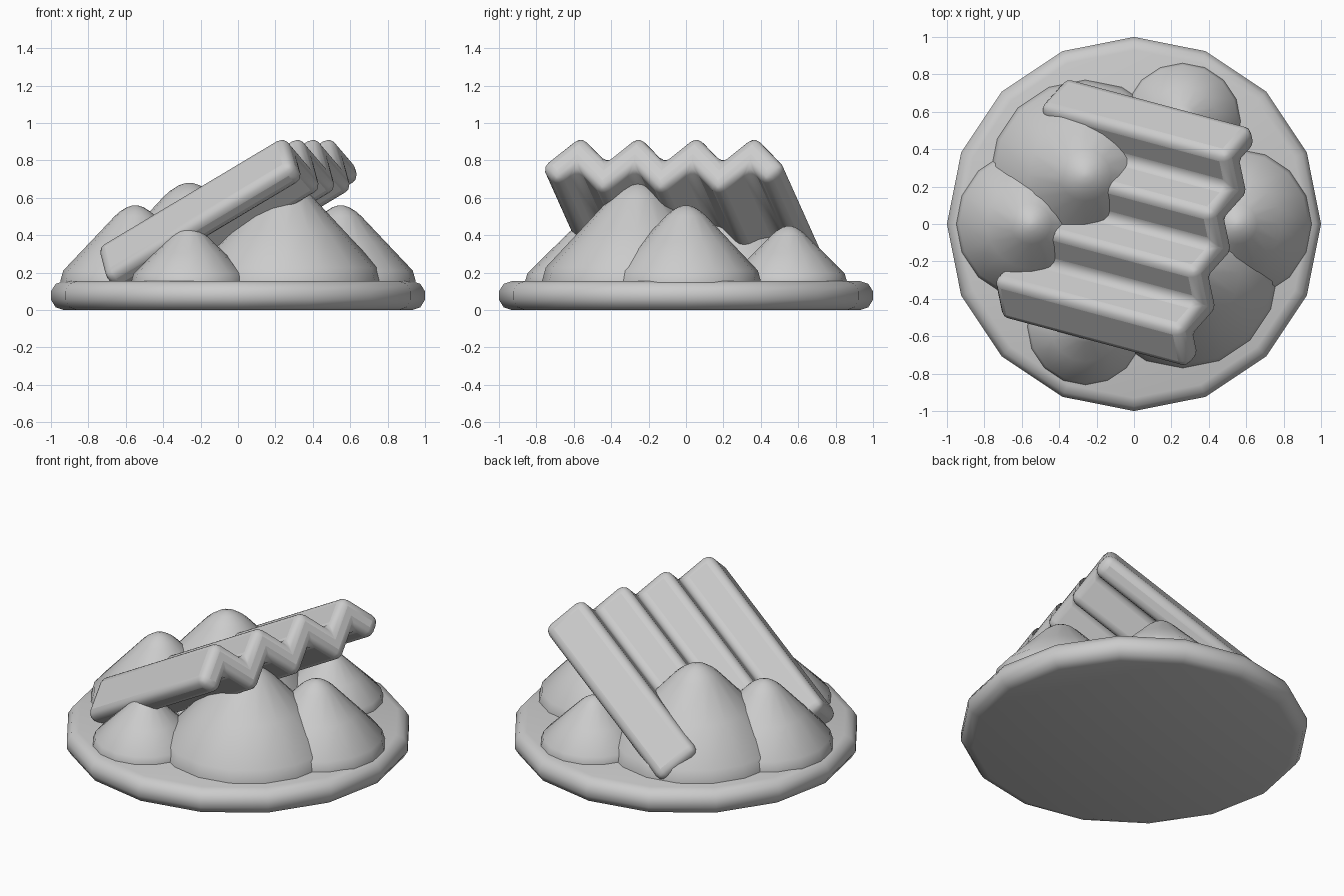
import bpy
import bmesh
import math
from mathutils import Matrix, Vector

old = bpy.data.objects.get("Cube")
if old:
    bpy.data.objects.remove(old, do_unlink=True)

# Single material
grey = bpy.data.materials.new("light_grey")
grey.use_nodes = True
colour = (0.6, 0.6, 0.6, 1)
grey.diffuse_color = colour
grey.node_tree.nodes["Principled BSDF"].inputs["Base Color"].default_value = colour


def finish(name, bm, angle):
    bmesh.ops.recalc_face_normals(bm, faces=bm.faces)
    mesh = bpy.data.meshes.new(name)
    bm.to_mesh(mesh)
    bm.free()
    mesh.materials.append(grey)
    obj = bpy.data.objects.new(name, mesh)
    bpy.context.collection.objects.link(obj)
    bpy.ops.object.select_all(action="DESELECT")
    obj.select_set(True)
    bpy.context.view_layer.objects.active = obj
    bpy.ops.object.shade_smooth_by_angle(angle=math.radians(angle))
    return obj


def lathe(name, profile, angle, sides=16):
    """Revolve (radius, height) points, closing both ends."""
    bm = bmesh.new()
    rings = []
    for r, z in profile:
        ring = [bm.verts.new((r * math.cos(a), r * math.sin(a), z))
                for a in (math.tau * i / sides for i in range(sides))]
        rings.append(ring)
    for low, high in zip(rings, rings[1:]):
        for i in range(sides):
            j = (i + 1) % sides
            bm.faces.new((low[i], low[j], high[j], high[i]))
    bm.faces.new(rings[0])
    bm.faces.new(rings[-1])
    return finish(name, bm, angle)


# Round plate with a rolled rim
PLATE_TOP = 0.155
lathe("plate", [(0.93, 0), (0.975, 0.015), (1, 0.055), (1, 0.1),
                (0.975, 0.14), (0.93, PLATE_TOP)], 50)

# Heaps of food: three sizes, each repeated half a turn round the plate
SHAPE = [(1, -0.1), (1, 0), (0.96, 0.14), (0.6, 0.515), (0.27, 0.86),
         (0.2, 0.92), (0.11, 0.975), (0.03, 1)]
HEAPS = [("large", 0.26, -0.26, 0.51, 0.525),
         ("medium", 0.55, 0, 0.4, 0.405),
         ("small", 0.26, 0.55, 0.31, 0.295)]
for size, x, y, radius, height in HEAPS:
    for side, sign in (("left", 1), ("right", -1)):
        heap = lathe(f"{size}_heap_{side}",
                     [(r * radius, h * height) for r, h in SHAPE], 60)
        heap.location = (sign * x, sign * y, PLATE_TOP)

# Thick corrugated crisp: a zigzag section extruded along its length
STEP, PEAK, VALLEY, DROP, LENGTH = 0.16, 0.03, -0.13, 0.2, 1.2
middle = [(i * STEP, VALLEY if i % 2 == 0 else PEAK) for i in range(-3, 4)]
top = [(-0.68, -0.17)] + middle + [(0.68, -0.17)]
under = [(-0.58, -0.27)] + [(v, n - DROP) for v, n in middle] + [(0.58, -0.27)]
section = top + under[::-1]

bm = bmesh.new()
ends = [[bm.verts.new((u, v, n)) for v, n in section] for u in (-LENGTH, 0)]
count = len(section)
for i in range(count):
    j = (i + 1) % count
    bm.faces.new((ends[0][i], ends[0][j], ends[1][j], ends[1][i]))
# Close each end with a strip of quads
for end in ends:
    for i in range(len(top) - 1):
        k = count - 1 - i
        bm.faces.new((end[i], end[i + 1], end[k - 1], end[k]))
crisp = finish("corrugated_crisp", bm, 60)
crisp.matrix_world = (Matrix.Translation(Vector((0.38, -0.105, 0.92)))
                      @ Matrix.Rotation(math.radians(-15), 4, "Z")
                      @ Matrix.Rotation(math.radians(-30), 4, "Y"))
bevel = crisp.modifiers.new("soft_edges", "BEVEL")
bevel.width = 0.05
bevel.segments = 3
bevel.limit_method = "ANGLE"
bevel.angle_limit = math.radians(30)
